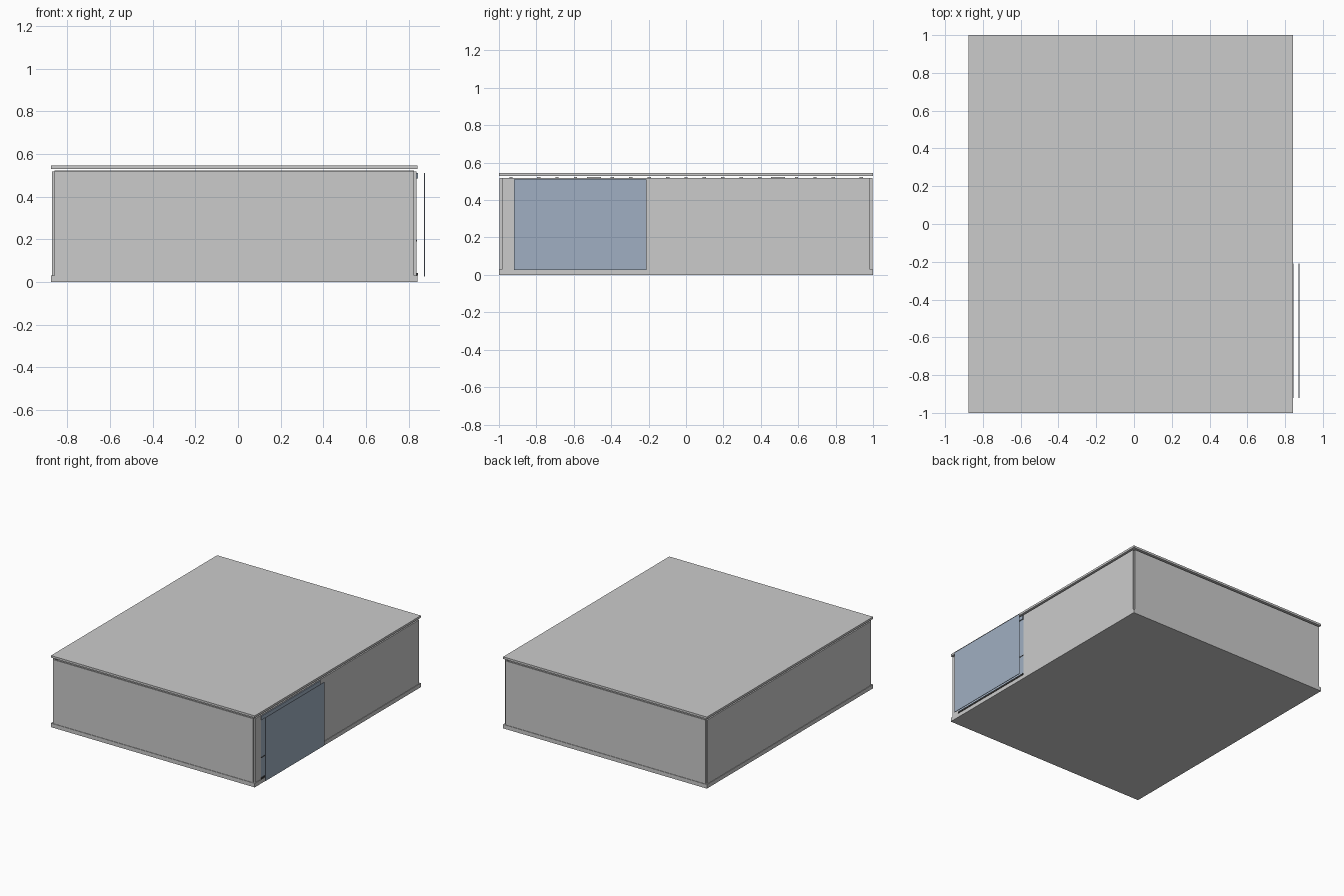
import bpy

if "Cube" in bpy.data.objects:
    bpy.data.objects.remove(bpy.data.objects["Cube"])

def material(name, rgb):
    m = bpy.data.materials.new(name)
    m.diffuse_color = (*rgb, 1)
    m.use_nodes = True
    m.node_tree.nodes["Principled BSDF"].inputs["Base Color"].default_value = m.diffuse_color
    return m

glass = material("blue_glass", (0.35, 0.43, 0.54))
dark = material("dark_frame", (0.05, 0.05, 0.05))

def box(name, x, y, z, mat=None):
    """Axis-aligned box from (min, max) pairs."""
    bpy.ops.mesh.primitive_cube_add(size=1, location=[(a + b) / 2 for a, b in (x, y, z)])
    ob = bpy.context.object
    ob.name = name
    ob.scale = [b - a for a, b in (x, y, z)]
    bpy.ops.object.transform_apply(location=False, rotation=False, scale=True)
    if mat:
        ob.data.materials.append(mat)
    return ob

X0, X1 = -0.876, 0.841          # slab edges
L, T = 0.004, 0.012             # wall inset and thickness
IX0, IX1 = X0 + L + T, X1 - L - T
IY = 1 - L - T
ZF, ZW = 0.03, 0.517            # floor top, wall top
WY0, WY1 = -0.92, -0.21         # window opening

# Floor and floating flat roof
box("floor_slab", (X0, X1), (-1, 1), (0, ZF))
box("roof_slab", (X0, X1), (-1, 1), (0.529, 0.545))

# Wall panels meeting at notched corners
box("front_wall", (IX0, IX1), (-1 + L, -IY), (ZF, ZW))
box("back_wall", (IX0, IX1), (IY, 1 - L), (ZF, ZW))
box("left_wall", (X0 + L, IX0), (-IY, IY), (ZF, ZW))
right = (IX1, X1 - L)
box("right_wall_long", right, (WY1, IY), (ZF, ZW))
box("right_wall_pier", right, (-IY, WY0), (ZF, ZW))
box("right_wall_header", right, (WY0, WY1), (0.512, ZW))

# Ceiling joists, two of them wide girders
for i in range(-9, 10):
    y = i * 0.0985 + 0.0 if abs(i) < 9 else i * 0.104
    w = 0.038 if abs(i) == 5 else 0.009
    box("ceiling_joist", (IX0, IX1), (y - w, y + w), (0.49, 0.522))

# Window in the right wall
box("window_glass", (X1 - 0.009, X1 - 0.005), (WY0, WY1), (ZF, 0.512), glass)
for name, z in (("window_sill", (ZF, 0.042)), ("window_transom", (0.19, 0.196)),
                ("window_head", (0.484, 0.512))):
    front = X1 - 0.003 if "transom" in name else X1 + 0.003
    box(name, (X1 - 0.014, front), (WY0, WY1), z, glass if "head" in name else dark)

# Outer sliding screen standing clear of the wall
box("outer_screen", (0.872, 0.876), (WY0, WY1), (0.027, 0.51), glass)
